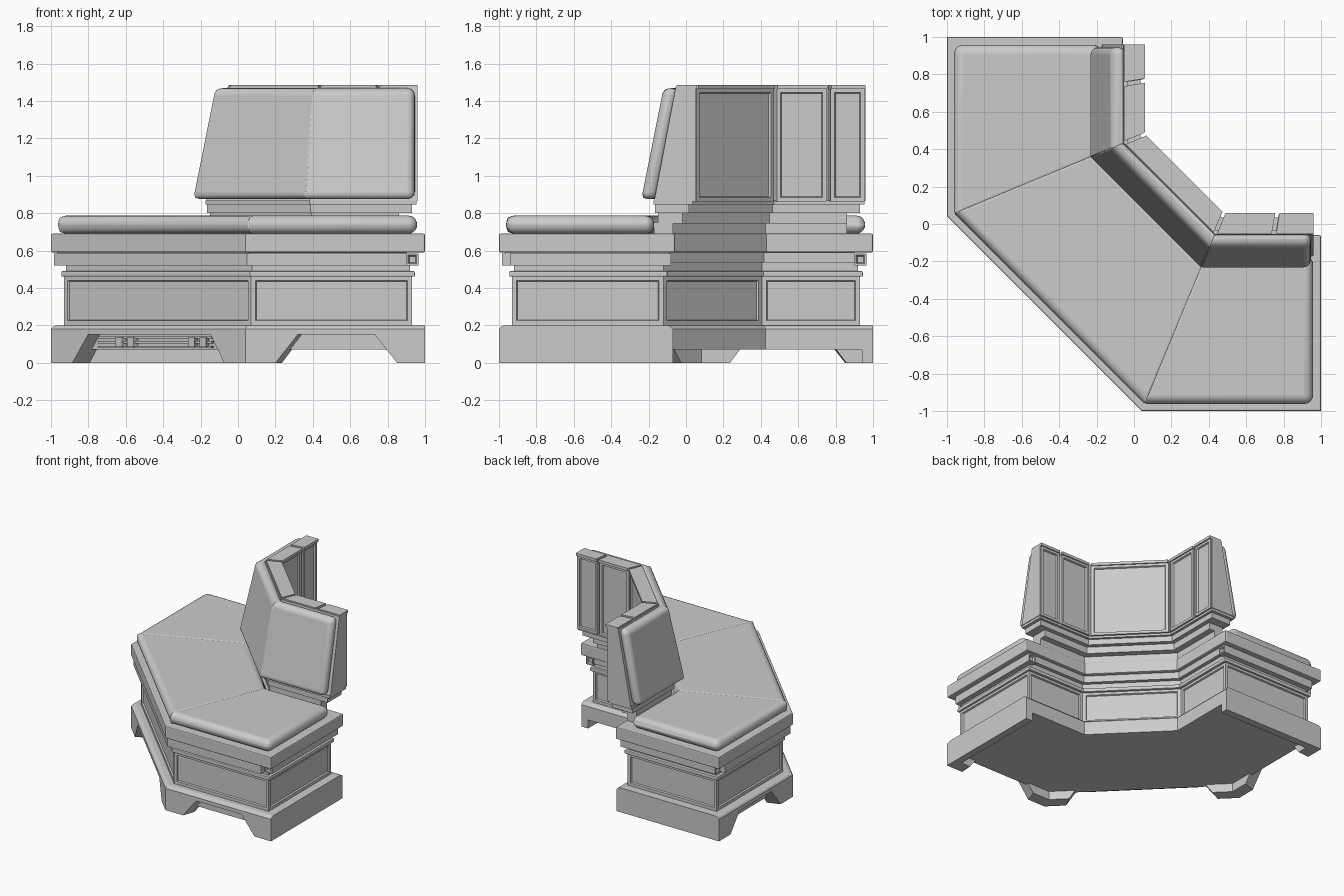
import bpy, bmesh, math
from mathutils import Vector

if "Cube" in bpy.data.objects:
    bpy.data.objects.remove(bpy.data.objects["Cube"])

C, K = 0.455, math.sqrt(2) - 1   # bend position and mitre factor of the corner unit


def station(t, i, end):
    """Path point i (0..3) at depth t: two straight arms joined by a diagonal."""
    m = C + K * t
    return [Vector((t, end, 0)), Vector((t, m, 0)), Vector((m, t, 0)), Vector((end, t, 0))][i]


def finish(name, bm, bevel=0, segs=2, weighted=False, smooth=False):
    bmesh.ops.recalc_face_normals(bm, faces=bm.faces)
    me = bpy.data.meshes.new(name)
    bm.to_mesh(me)
    bm.free()
    ob = bpy.data.objects.new(name, me)
    bpy.context.collection.objects.link(ob)
    if bevel:
        mod = ob.modifiers.new("Bevel", 'BEVEL')
        mod.width, mod.segments = bevel, segs
        mod.limit_method = 'WEIGHT' if weighted else 'ANGLE'
        mod.angle_limit = math.radians(50)
    if smooth:
        bpy.ops.object.select_all(action='DESELECT')
        bpy.context.view_layer.objects.active = ob
        ob.select_set(True)
        bpy.ops.object.shade_smooth_by_angle(angle=math.radians(40))
    return ob


def recess(bm, faces, width, depth):
    bmesh.ops.recalc_face_normals(bm, faces=bm.faces)
    bmesh.ops.inset_individual(bm, faces=faces, thickness=width, depth=0)
    bmesh.ops.inset_individual(bm, faces=faces, thickness=depth * 0.6, depth=-depth)


def sweep(name, profile, end, bevel=0, panel=None):
    """Sweep a closed (t, z) profile along the cornered path."""
    bm = bmesh.new()
    rings = [[bm.verts.new(station(t, i, end) + Vector((0, 0, z))) for t, z in profile]
             for i in range(4)]
    n, sides = len(profile), []
    for a, b in zip(rings, rings[1:]):
        for j in range(n):
            k = (j + 1) % n
            f = bm.faces.new((a[j], a[k], b[k], b[j]))
            if abs(profile[j][0] - profile[k][0]) < 1e-6:
                sides.append(f)
    sides += [bm.faces.new(rings[0]), bm.faces.new(rings[3])]
    if panel:
        recess(bm, sides, *panel)
    return finish(name, bm, bevel)


def slab(name, t0, t1, z0, z1, end, bevel=0, panel=None):
    return sweep(name, [(t0, z0), (t0, z1), (t1, z1), (t1, z0)], end, bevel, panel)


def patch(name, seg, outline, t0, t1, end, lean=0, panel=None, cushion=0, seams=()):
    """Extrude a (u, z) outline on one path segment from depth t0 to t1."""
    bm = bmesh.new()

    def ring(t):
        vs = []
        for u, z in outline:
            tt = t + lean * (z - 0.87)
            p = station(tt, seg, end).lerp(station(tt, seg + 1, end), u)
            vs.append(bm.verts.new((p.x, p.y, z)))
        return vs
    a, b = ring(t0), ring(t1)
    n = len(a)
    bm.faces.new(a)
    back = bm.faces.new(b)
    side = [bm.faces.new((a[j], a[(j + 1) % n], b[(j + 1) % n], b[j])) for j in range(n)]
    if panel:
        recess(bm, [back], *panel)
    if cushion:
        # tight rounding at seams between cushions, soft rounding elsewhere
        w = bm.edges.layers.float.new("bevel_weight_edge")
        for e in bm.edges:
            e[w] = 0.22 if any(e in side[s].edges[:] for s in seams) else 1.0
    return finish(name, bm, cushion, 5, True, bool(cushion))


def rect(u0, u1, z0, z1):
    return [(u0, z0), (u1, z0), (u1, z1), (u0, z1)]     # side 1 is u1, side 3 is u0


def flip(outline, seg):
    return [(1 - u, z) for u, z in outline] if seg == 0 else outline


def box(name, x0, x1, y0, y1, z0, z1):
    bm = bmesh.new()
    bmesh.ops.create_cube(bm, size=1)
    for v in bm.verts:
        v.co = Vector(((x0 + x1) / 2 + v.co.x * (x1 - x0), (y0 + y1) / 2 + v.co.y * (y1 - y0),
                       (z0 + z1) / 2 + v.co.z * (z1 - z0)))
    return bm


# Skirt with raised floor
sweep("skirt", [(-1, .15), (-1, .18), (-.99, .193), (-.97, .2), (-.1, .2), (-.08, .193), (-.07, .18),
                (-.07, .07), (-.93, .07), (-.93, .15)], 1)

# Bracket feet along the three front sides
for seg in range(3):
    a0, a1, b1, b0 = (.11, .19, .82, .89) if seg == 1 else (.167, .29, .72, .844)
    for tag, o in (("a", [(0, 0), (a0, 0), (a1, .15), (0, .15)]),
                   ("b", [(b0, 0), (1, 0), (1, .15), (b1, .15)])):
        patch(f"bracket_foot_{seg}{tag}", seg, flip(o, seg), -1, -.9, 1)

# Solid end walls of the skirt
finish("end_wall_right", box("", .94, 1, -1, -.07, 0, .15))
finish("end_wall_left", box("", -1, -.07, .94, 1, 0, .15))

# Mechanism under the diagonal front
for z in (.085, .11, .135):
    patch("mechanism_rail", 1, rect(.2, .8, z - .006, z + .006), -.95, -.93, 1)
for u in (.3, .36, .68, .74):
    patch("mechanism_block", 1, rect(u, u + .035, .085, .135), -.96, -.93, 1, panel=None)

# Panelled body and stacked mouldings
slab("body", -.93, -.12, .2, .465, .93, 0, (.035, .012))
slab("lower_moulding", -.945, -.10, .46, .49, .945, .006)
slab("neck", -.92, -.12, .49, .54, .92)
slab("rail", -.965, -.09, .535, .59, .90)
slab("seat_frame", -1, -.06, .59, .69, 1, .008)

# Square tubes under the ends and along the outer edge
for name, dims in (("end_tube_right", (.90, .965, -.94, -.08)), ("end_tube_left", (-.94, -.08, .90, .965))):
    bm = box("", *dims, .52, .585)
    ends = [f for f in bm.faces if f.calc_area() < .006]
    recess(bm, ends, .014, .015)
    finish(name, bm)
slab("front_tube", -.985, -.93, .52, .585, .90)

# Seat cushions
for seg, name in enumerate(("left", "middle", "right")):
    seams = [[1], [1, 3], [3]][seg]
    patch(f"seat_cushion_{name}", seg, rect(0, 1, .69, .787), -.962, -.17, .958,
          cushion=.05, seams=seams)

# Stepped plinth under the backrest
slab("plinth_low", -.17, -.07, .69, .75, .86)
slab("plinth_mid", -.15, -.02, .745, .805, .86)
slab("plinth_top", -.165, .015, .80, .85, .93)
slab("back_sill", -.175, .035, .845, .868, .955)

# Leaning back board
sweep("back_board", [(-.17, .865), (-.055, 1.475), (-.035, 1.475), (-.035, .865)], .955)

# Back cushions
for seg, name in enumerate(("left", "middle", "right")):
    seams = [[1], [1, 3], [3]][seg]
    patch(f"back_cushion_{name}", seg, rect(0, 1, .875, 1.468), -.24, -.16, .945,
          lean=.2, cushion=.045, seams=seams)

# Framed back panels with caps
for seg in range(3):
    spans = [(.015, .985)] if seg == 1 else [(.02, .575), (.62, 1)]
    for u0, u1 in spans:
        patch("back_panel", seg, flip(rect(u0, u1, .862, 1.465), seg), -.05, .05, .955, panel=(.03, .012))
        patch("panel_cap", seg, flip(rect(u0, u1, 1.463, 1.485), seg), -.05, .06, .96)
# Solid end cheeks of the backrest
for seg in (0, 2):
    o = flip(rect(.97, 1, .865, 1.465), seg)
    patch("back_cheek", seg, o, -.05, .04, .958)
    sides = [(-.17, .865), (-.055, 1.475), (.04, 1.475), (.04, .865)]
    bm = bmesh.new()
    rings = [[bm.verts.new((t, e, z) if seg == 0 else (e, t, z)) for t, z in sides] for e in (.935, .96)]
    bm.faces.new(rings[0])
    bm.faces.new(rings[1])
    for j in range(4):
        k = (j + 1) % 4
        bm.faces.new((rings[0][j], rings[0][k], rings[1][k], rings[1][j]))
    finish("back_end_board", bm)
